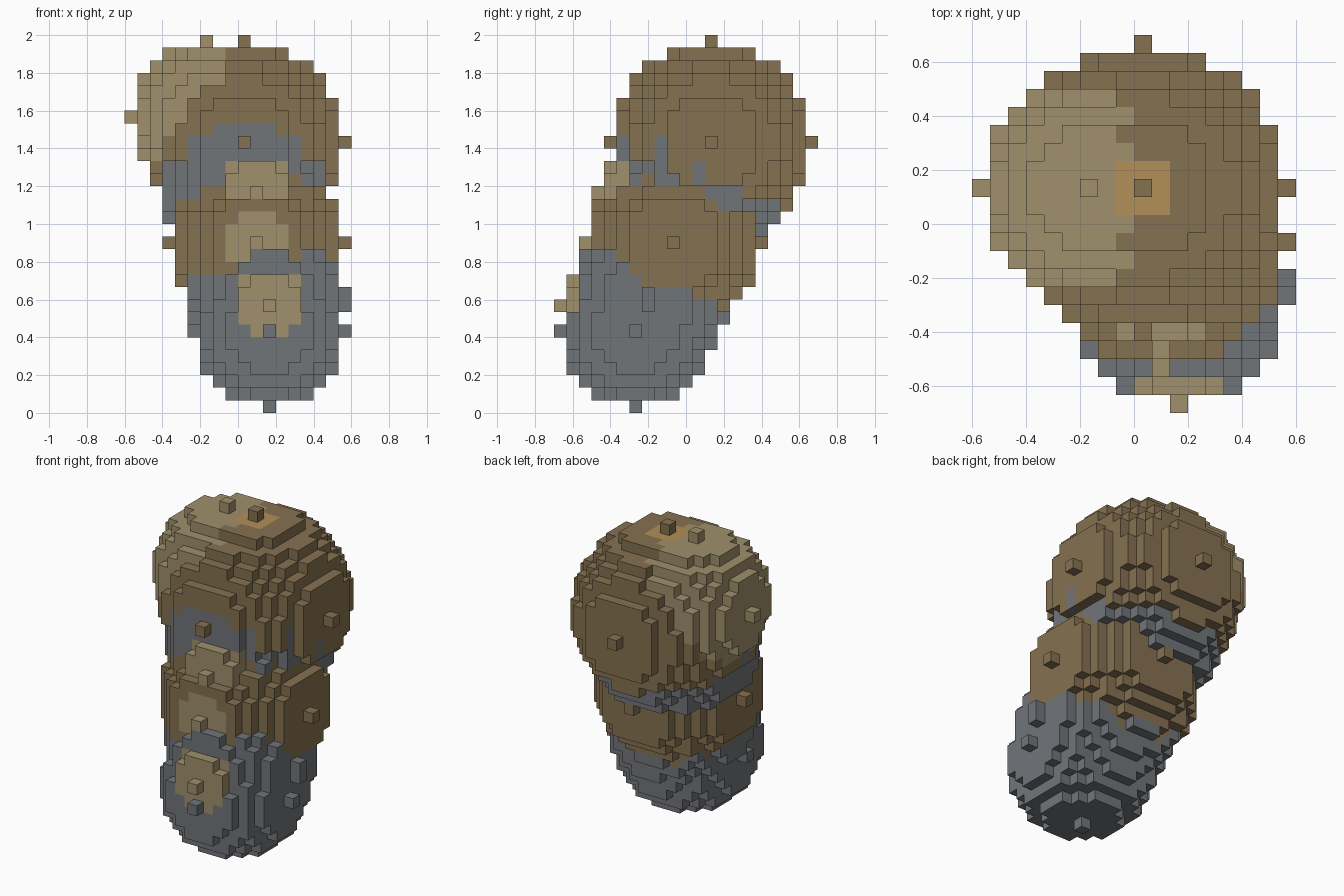
import bpy

if "Cube" in bpy.data.objects:
    bpy.data.objects.remove(bpy.data.objects["Cube"])

V = 2 / 30                      # edge of one block
ORIGIN = (-0.6, -0.7, 0.0)      # corner of block (0, 0, 0)

COLOURS = {
    "brown": (0.235, 0.165, 0.082, 1),
    "tan": (0.352, 0.279, 0.150, 1),
    "grey": (0.165, 0.178, 0.191, 1),
    "orange": (0.445, 0.275, 0.098, 1),
}
materials = {}
for name, rgba in COLOURS.items():
    materials[name] = bpy.data.materials.new(name)
    materials[name].diffuse_color = rgba

blocks = {}                     # block position -> part name
part_colour = {}


def ball(part, colour, centre, r):
    """Fill a blocky ball; later parts repaint earlier ones."""
    part_colour[part] = colour
    cx, cy, cz = centre
    span = range(-r, r + 1)
    for x in span:
        for y in span:
            for z in span:
                if x * x + y * y + z * z <= r * r:
                    blocks[cx + x, cy + y, cz + z] = part


# Large upper ball and the paler lump on its side
ball("upper_ball", "brown", (9, 12, 21), 8)
ball("side_lump", "tan", (6, 12, 23), 6)

# Leaning grey core and its rounded base
ball("base_ball", "grey", (11, 6, 6), 6)
core = [(11, 7, 8), (11, 7, 9), (10, 8, 10), (10, 8, 12), (10, 9, 13),
        (10, 10, 15), (10, 10, 16)]
for centre in core:
    ball("core", "grey", centre, 6)
for centre in [(9, 11, 18), (9, 11, 19)]:
    ball("core", "grey", centre, 7)

# Middle ball
ball("middle_ball", "brown", (10, 9, 13), 7)

# Small pale bumps down the front
ball("lower_bump", "tan", (11, 3, 8), 3)
ball("middle_bump", "tan", (10, 5, 13), 3)
ball("upper_bump", "tan", (10, 6, 17), 3)

# Square patch around the top tip
part_colour["top_patch"] = "orange"
for x in (8, 9, 10):
    for y in (11, 12, 13):
        blocks[x, y, 28] = "top_patch"


def side_corners(axis, sign):
    """Four corner offsets of one block side, wound outwards."""
    u, v = (axis + 1) % 3, (axis + 2) % 3
    corners = []
    for a, b in ((0, 0), (1, 0), (1, 1), (0, 1)):
        c = [0, 0, 0]
        c[axis], c[u], c[v] = (1 if sign > 0 else 0), a, b
        corners.append(tuple(c))
    return corners if sign > 0 else corners[::-1]


SIDES = []
for axis in range(3):
    for sign in (1, -1):
        step = [0, 0, 0]
        step[axis] = sign
        SIDES.append((tuple(step), side_corners(axis, sign)))

# One object per part, keeping only the exposed block sides
for part, colour in part_colour.items():
    verts, faces = {}, []
    for pos, owner in blocks.items():
        if owner != part:
            continue
        for step, corners in SIDES:
            if tuple(p + s for p, s in zip(pos, step)) in blocks:
                continue
            faces.append([verts.setdefault(tuple(p + c for p, c in zip(pos, k)), len(verts))
                          for k in corners])
    if not faces:
        continue
    coords = [tuple(o + V * i for o, i in zip(ORIGIN, k)) for k in verts]
    mesh = bpy.data.meshes.new(part)
    mesh.from_pydata(coords, [], faces)
    mesh.materials.append(materials[colour])
    mesh.update()
    bpy.context.collection.objects.link(bpy.data.objects.new(part, mesh))

for m in bpy.data.materials:
    if m.users and not m.is_grease_pencil:
        m.use_nodes = True
        m.node_tree.nodes["Principled BSDF"].inputs["Base Color"].default_value = m.diffuse_color
